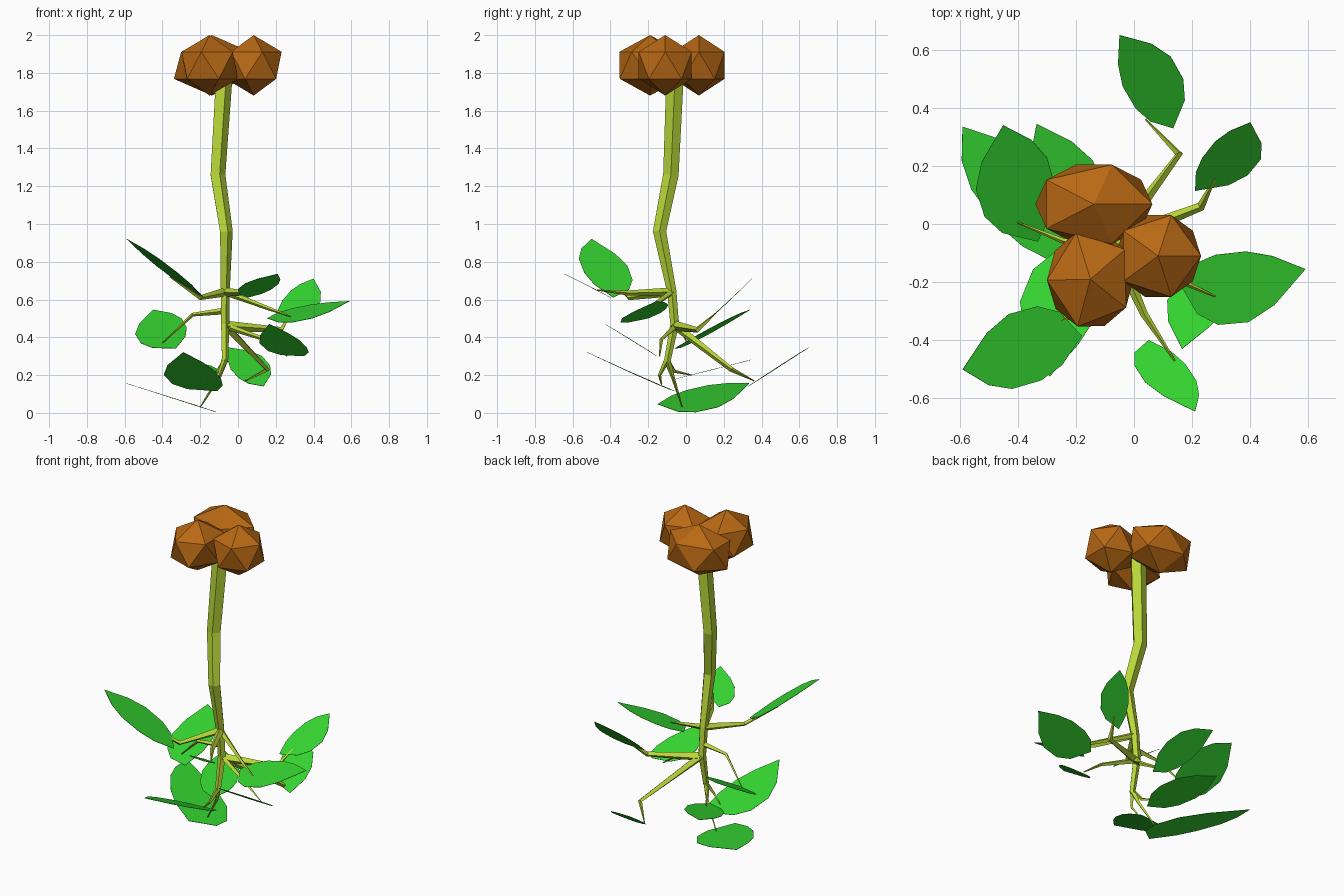
import bpy, bmesh, math
from mathutils import Vector, Matrix

if "Cube" in bpy.data.objects:
    bpy.data.objects.remove(bpy.data.objects["Cube"])


def material(name, rgb):
    m = bpy.data.materials.new(name)
    m.diffuse_color = (*rgb, 1)
    m.use_nodes = True
    m.node_tree.nodes["Principled BSDF"].inputs["Base Color"].default_value = m.diffuse_color
    return m


BROWN = material("flower_brown", (0.48, 0.14, 0.007))
GREEN = material("leaf_green", (0.035, 0.65, 0.03))
LIME = material("stem_lime", (0.48, 0.68, 0.04))


def finish(name, bm, mat):
    me = bpy.data.meshes.new(name)
    bm.to_mesh(me)
    bm.free()
    me.materials.append(mat)
    ob = bpy.data.objects.new(name, me)
    bpy.context.collection.objects.link(ob)
    return ob


def tube(name, pts, radii, sides):
    """Tapered flat-sided tube through the points."""
    bm = bmesh.new()
    pts = [Vector(p) for p in pts]
    whole = (pts[-1] - pts[0]).normalized()
    ref = Vector((0, 1, 0)) if abs(whole.z) > 0.8 else Vector((0, 0, 1))
    rings = []
    for i, (p, r) in enumerate(zip(pts, radii)):
        d = Vector()
        if i > 0:
            d += (p - pts[i - 1]).normalized()
        if i < len(pts) - 1:
            d += (pts[i + 1] - p).normalized()
        u = ref.cross(d).normalized()
        v = d.normalized().cross(u)
        ring = []
        for k in range(sides):
            a = math.tau * k / sides
            ring.append(bm.verts.new(p + r * (math.cos(a) * u + math.sin(a) * v)))
        rings.append(ring)
    for a, b in zip(rings, rings[1:]):
        for k in range(sides):
            n = (k + 1) % sides
            bm.faces.new((a[k], a[n], b[n], b[k]))
    bm.faces.new(rings[0][::-1])
    bm.faces.new(rings[-1])
    return finish(name, bm, LIME)


# Half outline of a leaf: (position from base to tip, share of full width)
PROFILE = [(0.18, 0.70), (0.36, 0.97), (0.60, 0.98), (0.79, 0.68)]


def leaf(name, base, tip, right, left):
    """Flat pointed blade between base and tip, bulging to both side points."""
    base, tip = Vector(base), Vector(tip)
    mid = base.lerp(tip, 0.5)
    r, l = Vector(right) - mid, Vector(left) - mid
    pts = [base] + [base.lerp(tip, t) + r * s for t, s in PROFILE]
    pts += [tip] + [base.lerp(tip, t) + l * s for t, s in reversed(PROFILE)]
    bm = bmesh.new()
    f = bm.faces.new([bm.verts.new(p) for p in pts])
    f.normal_update()
    if f.normal.z < 0:
        f.normal_flip()
    # give the blade a paper-thin body so both sides exist
    ext = bmesh.ops.extrude_face_region(bm, geom=[f], use_keep_orig=True)
    n = f.normal.copy()
    for v in ext["geom"]:
        if isinstance(v, bmesh.types.BMVert):
            v.co -= n * 0.002
    bmesh.ops.recalc_face_normals(bm, faces=bm.faces)
    return finish(name, bm, GREEN)


# Three faceted flower heads
for i, (loc, scale, turn) in enumerate([
        ((-0.138, 0.068, 1.84), (0.225, 0.16, 0.16), 0),
        ((0.083, -0.11, 1.84), (0.165, 0.165, 0.16), 0),
        ((-0.15, -0.19, 1.84), (0.167, 0.19, 0.16), -35)]):
    bm = bmesh.new()
    bmesh.ops.create_icosphere(bm, subdivisions=1, radius=1)
    bm.transform(Matrix.Translation(loc) @ Matrix.Diagonal((*scale, 1))
                 @ Matrix.Rotation(math.radians(turn), 4, 'Z'))
    finish(f"flower_head_{i + 1}", bm, BROWN)

# Main stem
tube("stem",
     [(-0.07, -0.1, 0.27), (-0.07, -0.06, 0.47), (-0.07, -0.075, 0.64),
      (-0.065, -0.14, 0.96), (-0.11, -0.08, 1.26), (-0.08, -0.06, 1.74), (-0.08, -0.06, 1.82)],
     [0.018, 0.024, 0.026, 0.037, 0.043, 0.048, 0.048], 5)

# Leaf stalks, grouped by the height where they leave the stem
LOW, MID, HIGH = (-0.07, -0.1, 0.28), (-0.065, -0.055, 0.46), (-0.07, -0.075, 0.64)
stalks = [
    (MID, (0.155, 0.24, 0.23), (0.04, 0.36, 0.17), 0.024),
    (MID, (0.23, 0.06, 0.44), (0.28, 0.16, 0.53), 0.028),
    (HIGH, (0.17, -0.2, 0.55), (0.28, -0.25, 0.51), 0.018),
    (MID, (0.14, -0.13, 0.39), (0.26, -0.14, 0.30), 0.018),
    (HIGH, (0.035, -0.31, 0.635), (0.14, -0.47, 0.65), 0.024),
    (LOW, (-0.1, -0.14, 0.2), (-0.15, -0.13, 0.15), 0.016),
    (HIGH, (-0.2, -0.3, 0.61), (-0.36, -0.41, 0.72), 0.024),
    ((-0.07, -0.065, 0.54), (-0.24, -0.06, 0.52), (-0.40, 0.005, 0.37), 0.018),
    (LOW, (-0.1, -0.07, 0.19), (-0.2, -0.02, 0.03), 0.018),
    (LOW, (-0.11, -0.06, 0.22), (-0.16, 0.03, 0.2), 0.016),
]
for i, (a, b, c, r) in enumerate(stalks):
    tube(f"leaf_stalk_{i + 1}", [a, b, c], [r, r * 0.55, 0.003], 4)

# Leaves: base, tip, right bulge, left bulge
leaf("back_leaf", (.135, .33, .14), (-.05, .65, .345), (.147, .545, .28), (-.022, .441, .21))
leaf("back_right_leaf", (.21, .115, .49), (.40, .35, .71), (.42, .20, .565), (.26, .262, .625))
leaf("right_leaf", (.155, -.2, .5), (.59, -.155, .59), (.35, -.345, .49), (.34, -.097, .563))
leaf("front_right_leaf", (.35, -.155, .30), (.165, -.43, .47), (.34, -.265, .37), (.13, -.235, .35))
leaf("front_leaf", (.05, -.40, .61), (.21, -.645, .735), (.2, -.515, .67), (.02, -.52, .672))
leaf("front_low_leaf", (-.11, -.06, .115), (-.29, -.525, .32), (-.112, -.275, .207), (-.378, -.22, .18))
leaf("front_left_leaf", (-.18, -.385, .61), (-.59, -.5, .92), (-.39, -.295, .745), (-.378, -.558, .785))
leaf("left_leaf", (-.33, -.06, .34), (-.45, .34, .545), (-.535, .08, .395), (-.285, .19, .48))
leaf("back_low_leaf", (-.24, -.15, .045), (-.59, .335, .155), (-.527, .07, .135), (-.155, .12, .016))
leaf("back_left_leaf", (-.14, -.05, .18), (-.335, .345, .28), (-.12, .18, .238), (-.33, .1, .218))
